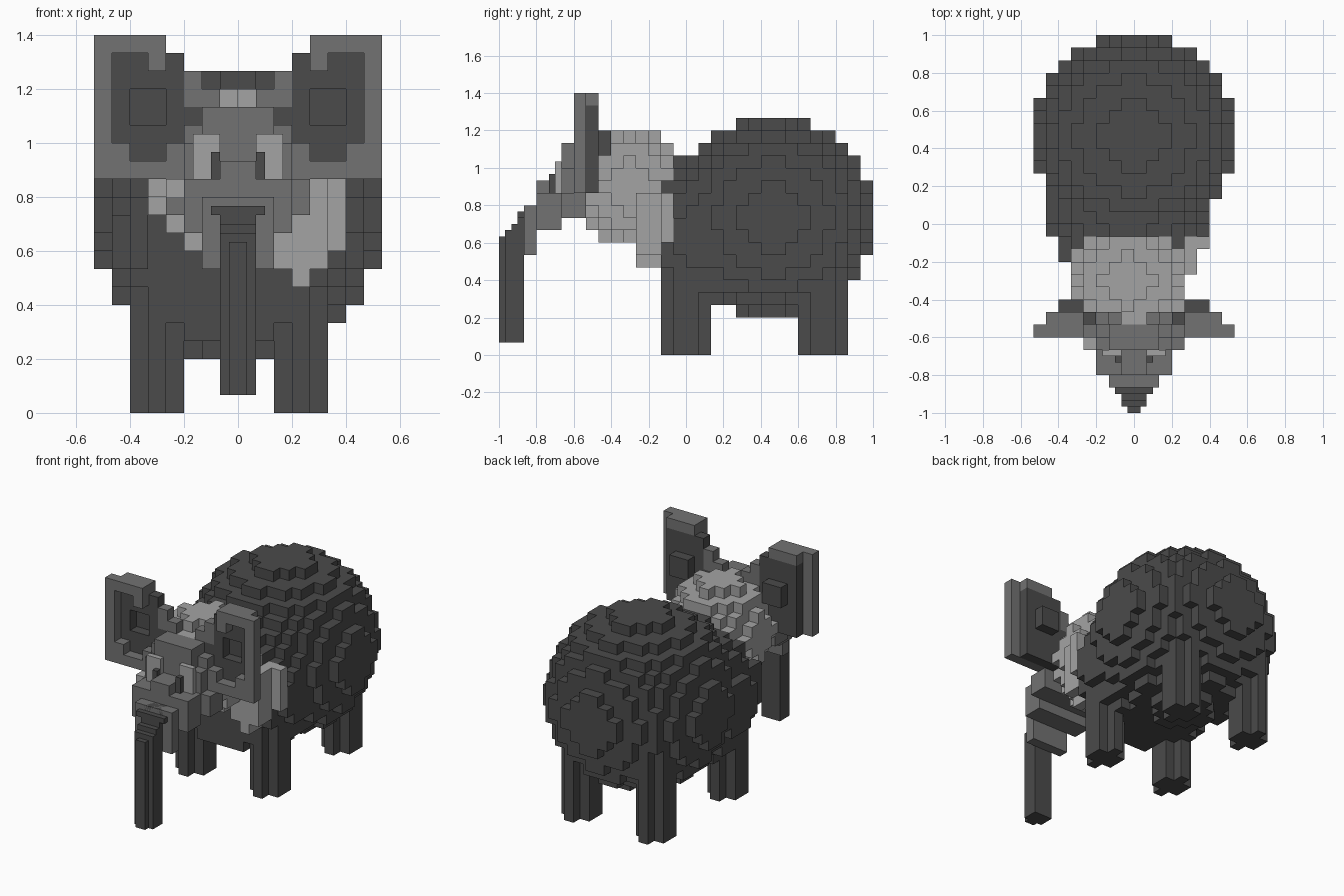
import bpy, bmesh
from itertools import product
from mathutils import Vector

if "Cube" in bpy.data.objects:
    bpy.data.objects.remove(bpy.data.objects["Cube"], do_unlink=True)

U = 1 / 15  # edge of one block


def make_material(name, v):
    m = bpy.data.materials.new(name)
    m.use_nodes = True
    m.diffuse_color = (v, v, v, 1)
    m.node_tree.nodes["Principled BSDF"].inputs["Base Color"].default_value = (v, v, v, 1)
    return m


MATS = [make_material("dark grey", 0.07), make_material("mid grey", 0.17),
        make_material("light grey", 0.37)]
DARK, MID, LIGHT = 0, 1, 2
AXES = [Vector(a) for a in ((1, 0, 0), (0, 1, 0), (0, 0, 1))]


def block_part(name, cells, size=U):
    """Skin a dict of {(i, j, k): colour} blocks with their exposed faces."""
    bm = bmesh.new()
    for c, colour in cells.items():
        mid = Vector(c) + Vector((.5, .5, .5))
        for a, s in product(range(3), (-1, 1)):
            near = list(c)
            near[a] += s
            if tuple(near) in cells:
                continue
            n, p, q = AXES[a] * s, AXES[(a + 1) % 3] * s, AXES[(a + 2) % 3]
            pts = [mid + (n + p * i + q * j) / 2 for i, j in ((-1, -1), (1, -1), (1, 1), (-1, 1))]
            bm.faces.new([bm.verts.new(v * size) for v in pts]).material_index = colour
    bmesh.ops.remove_doubles(bm, verts=bm.verts, dist=size * 0.01)
    mesh = bpy.data.meshes.new(name)
    for m in MATS:
        mesh.materials.append(m)
    bm.to_mesh(mesh)
    bm.free()
    ob = bpy.data.objects.new(name, mesh)
    bpy.context.collection.objects.link(ob)
    return ob


def blocks(x0, x1, y0, y1, z0, z1, colour):
    return {c: colour for c in product(range(x0, x1), range(y0, y1), range(z0, z1))}


def ball(centre, r, colour):
    c = Vector(centre)
    lo = [int(v - r) - 2 for v in c]
    hi = [int(v + r) + 2 for v in c]
    box = blocks(lo[0], hi[0], lo[1], hi[1], lo[2], hi[2], colour)
    return {k: v for k, v in box.items()
            if (Vector(k) + Vector((.5, .5, .5)) - c).length < r}


# Body and shoulders
block_part("body", ball((0, 7, 11), 8, DARK))
shoulder = {k: v for k, v in ball((-.5, 1.5, 9.5), 6.5, DARK).items()
            if k[1] >= -2 and k[2] >= 4}
shoulder.update(blocks(-6, -5, -3, -2, 8, 12, DARK))
block_part("shoulder", shoulder)

# Legs with a cross-shaped section
for side, x in (("right", -6), ("left", 2)):
    for end, y in (("front", -2), ("hind", 9)):
        leg = blocks(x, x + 3, y + 1, y + 3, 0, 8, DARK)
        leg.update(blocks(x + 1, x + 2, y, y + 4, 0, 8, DARK))
        block_part(f"{end}_leg_{side}", leg)

# Head and the pale throat on one side
block_part("head", ball((-.5, -4.5, 13.5), 4.5, LIGHT))
throat = blocks(2, 5, -4, -2, 8, 13, LIGHT)
throat.update(blocks(3, 4, -4, -2, 7, 8, LIGHT))
throat.update(blocks(5, 6, -2, -1, 9, 13, LIGHT))
throat.update(blocks(2, 5, -2, -1, 8, 13, LIGHT))
block_part("throat", throat)

# Dished ears: raised rim, dark floor and a square pocket bulging backwards
INNER_EDGE = {20: 4, 19: 3, 18: 2, 17: 1}
FLOOR_EDGE = {19: 5, 18: 4, 17: 4, 16: 2, 15: 3, 14: 4}
ears = {}
for x, z in product(range(-8, 8), range(13, 21)):
    d = x if x >= 0 else -x - 1
    if d < INNER_EDGE.get(z, 0):
        continue
    floor = FLOOR_EDGE.get(z, 99) <= d < (6 if z == 14 else 7)
    pocket = 4 <= d < 6 and 16 <= z < 18
    if not floor and (d >= 4 or z < 17):
        ears[x, -9, z] = MID
    if d < 7 and not pocket:
        ears[x, -8, z] = DARK if (floor or d >= 3) and z < 20 else MID
    if pocket:
        ears[x, -7, z] = DARK
block_part("ears", ears)

# Stepped face: half width, y range, z range
face = {}
for w, y0, y1, z0, z1 in ((4, -10, -8, 11, 13), (3, -10, -8, 13, 15), (2, -10, -8, 15, 17),
                          (3, -12, -10, 10, 13), (1, -12, -10, 13, 14), (2, -13, -12, 8, 12)):
    face.update(blocks(-w, w, y0, y1, z0, z1, MID))
for x in (-4, -3):
    face[x, -10, 12] = LIGHT
block_part("face", face)

# Trunk in half-size blocks: hanging column and stepped bend
trunk = blocks(-1, 1, -30, -26, 2, 19, DARK)
trunk.update(blocks(-2, 2, -29, -26, 2, 20, DARK))
trunk.update(blocks(-2, 2, -28, -25, 18, 21, DARK))
trunk.update(blocks(-2, 2, -27, -25, 20, 22, DARK))
trunk.update(blocks(-3, 3, -27, -25, 22, 23, DARK))
trunk.update(blocks(-2, 2, -26, -23, 23, 24, DARK))
block_part("trunk", trunk, U / 2)

# Eyes and pupils in half-size blocks
for side, ex, px in (("left", 2, 2), ("right", -5, -3)):
    eye = blocks(ex, ex + 3, -21, -20, 26, 31, LIGHT)
    eye.update(blocks(px, px + 1, -22, -21, 26, 29, DARK))
    block_part(f"eye_{side}", eye, U / 2)
